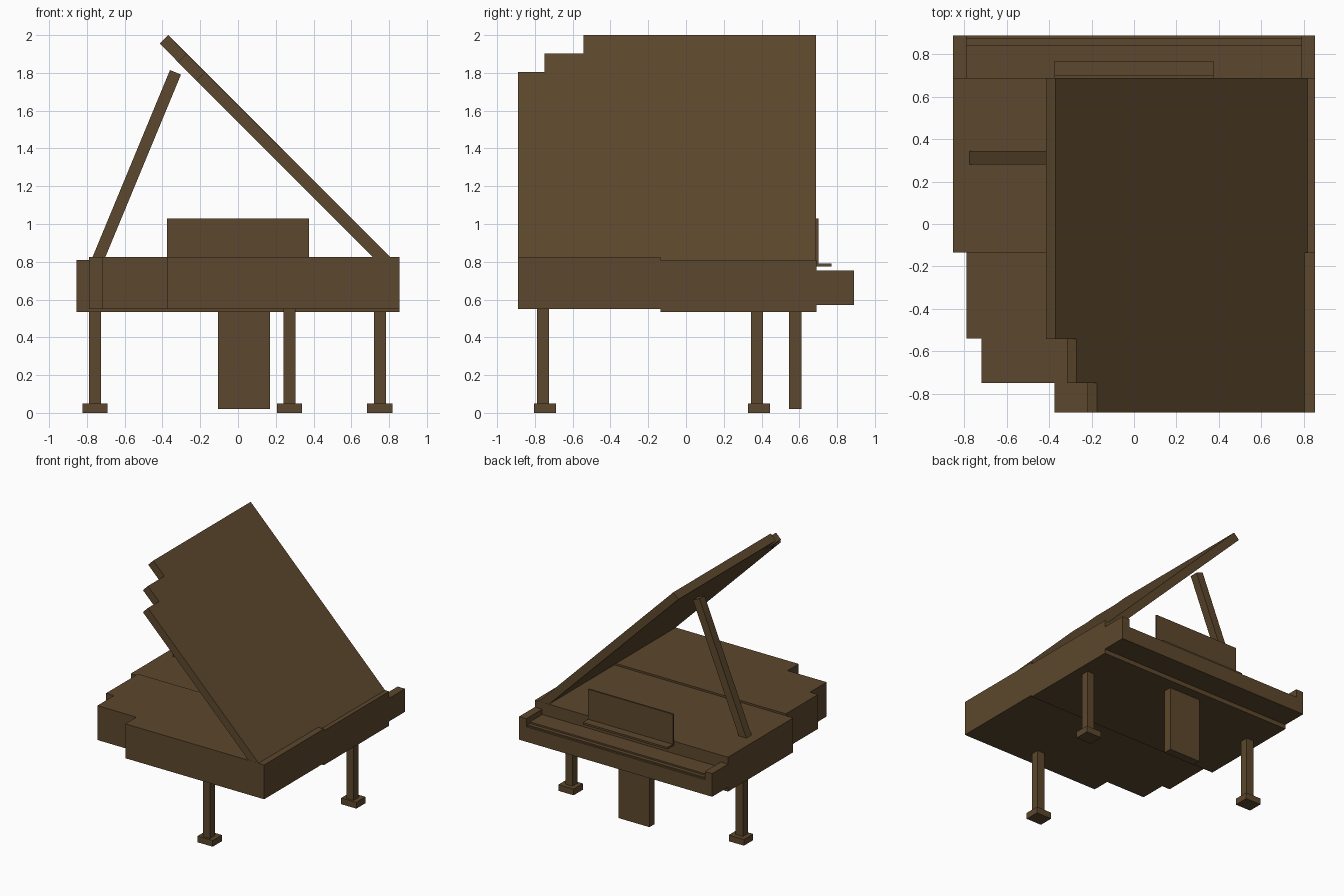
import bpy, bmesh
from mathutils import Vector

if "Cube" in bpy.data.objects:
    bpy.data.objects.remove(bpy.data.objects["Cube"])

wood = bpy.data.materials.new("dark_brown_wood")
wood.diffuse_color = (0.107, 0.064, 0.026, 1)
wood.use_nodes = True
wood.node_tree.nodes["Principled BSDF"].inputs["Base Color"].default_value = wood.diffuse_color


def prism(name, points, offset):
    """Extrude a flat outline of 3D points along an offset vector."""
    bm = bmesh.new()
    face = bm.faces.new([bm.verts.new(p) for p in points])
    out = bmesh.ops.extrude_face_region(bm, geom=[face])
    moved = [g for g in out["geom"] if isinstance(g, bmesh.types.BMVert)]
    bmesh.ops.translate(bm, verts=moved, vec=Vector(offset))
    bmesh.ops.recalc_face_normals(bm, faces=bm.faces)
    mesh = bpy.data.meshes.new(name)
    bm.to_mesh(mesh)
    bm.free()
    mesh.materials.append(wood)
    obj = bpy.data.objects.new(name, mesh)
    bpy.context.collection.objects.link(obj)
    return obj


def box(name, x, y, z):
    outline = [(x[0], y[0], z[0]), (x[1], y[0], z[0]),
               (x[1], y[1], z[0]), (x[0], y[1], z[0])]
    return prism(name, outline, (0, 0, z[1] - z[0]))


# Case: stepped tail and wide keyboard half
tail = [(0.855, -0.135), (-0.79, -0.135), (-0.79, -0.54), (-0.72, -0.54),
        (-0.72, -0.75), (-0.375, -0.75), (-0.375, -0.89), (0.855, -0.89)]
prism("tail_case", [(x, y, 0.55) for x, y in tail], (0, 0, 0.275))
box("front_case", (-0.855, 0.855), (-0.135, 0.69), (0.535, 0.81))

# Keyboard shelf with cheek blocks
box("key_bed", (-0.79, 0.79), (0.69, 0.89), (0.57, 0.69))
box("key_slip", (-0.79, 0.79), (0.845, 0.875), (0.69, 0.70))
box("keys", (-0.79, 0.79), (0.69, 0.845), (0.69, 0.712))
for side, label in ((-1, "left"), (1, "right")):
    box(label + "_cheek", sorted((side * 0.79, side * 0.855)), (0.69, 0.89), (0.57, 0.755))

# Music desk and its ledge
box("music_desk", (-0.375, 0.375), (0.688, 0.702), (0.775, 1.03))
box("music_ledge", (-0.375, 0.375), (0.69, 0.77), (0.775, 0.79))

# Open lid: stepped outline lying on a 45 degree plane (x + z constant)
lid = [(0.825, 0.689), (-0.37, 0.689), (-0.37, -0.543), (-0.272, -0.543),
       (-0.272, -0.75), (-0.175, -0.75), (-0.175, -0.889), (0.825, -0.889)]
prism("lid", [(x, y, 1.63 - x) for x, y in lid], (-0.045, 0, -0.045))

# Lid prop stick
prop = [(-0.79, 0.777), (-0.36, 1.815), (-0.302, 1.791), (-0.732, 0.753)]
prism("lid_prop", [(x, 0.28, z) for x, z in prop], (0, 0.065, 0))

# Legs with square feet
for label, x, y in (("left_leg", -0.757, 0.376), ("right_leg", 0.751, 0.376),
                    ("tail_leg", 0.273, -0.757)):
    box(label, (x - 0.032, x + 0.032), (y - 0.032, y + 0.032), (0.05, 0.56))
    box(label + "_foot", (x - 0.067, x + 0.067), (y - 0.048, y + 0.068), (0, 0.05))

# Pedal panel under the case
box("pedal_panel", (-0.105, 0.17), (0.546, 0.612), (0.02, 0.54))
